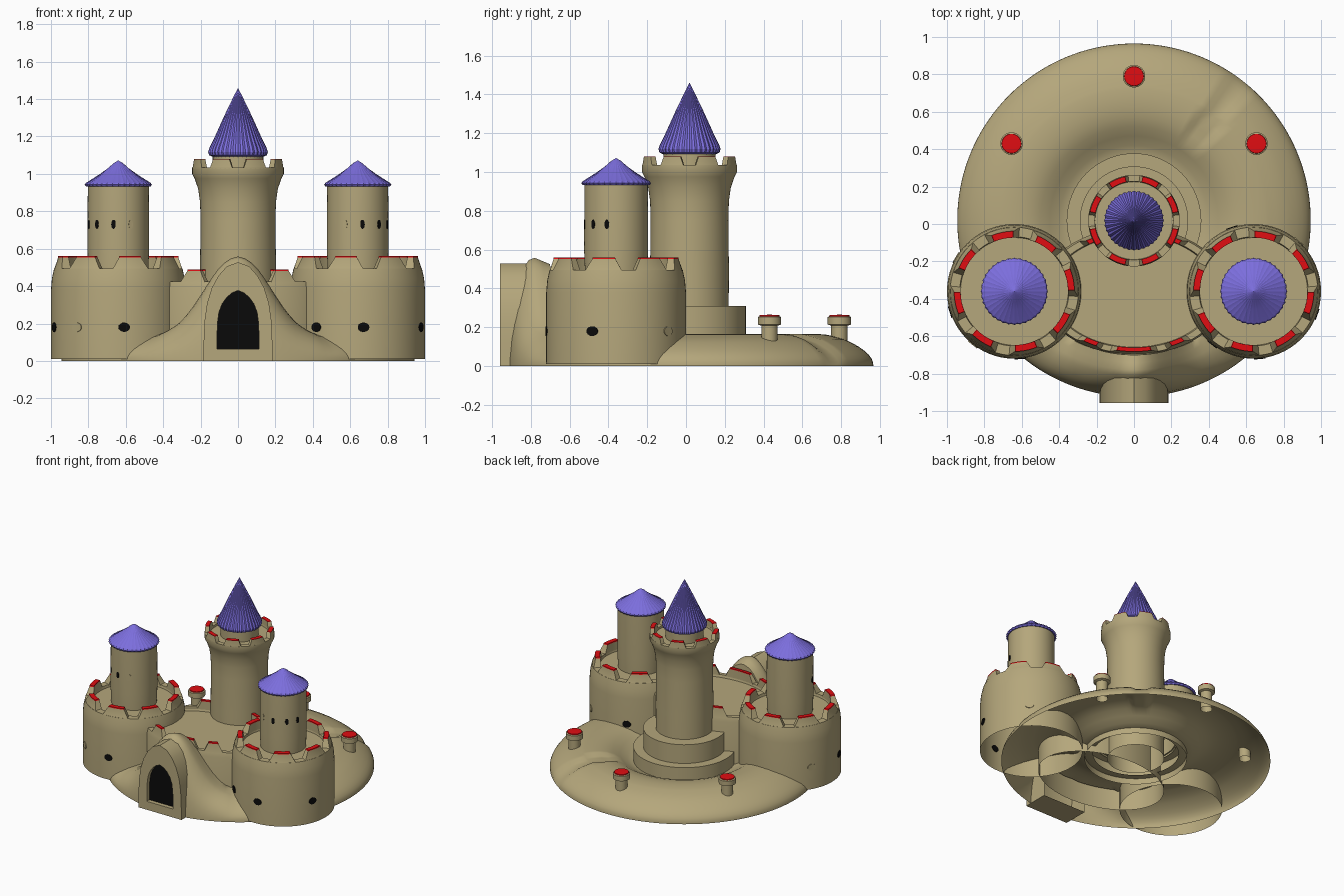
import bpy, bmesh, math
from mathutils import Matrix

if "Cube" in bpy.data.objects:
    bpy.data.objects.remove(bpy.data.objects["Cube"])


def material(name, rgb):
    m = bpy.data.materials.new(name)
    m.diffuse_color = (*rgb, 1)
    m.use_nodes = True
    m.node_tree.nodes["Principled BSDF"].inputs["Base Color"].default_value = m.diffuse_color
    return m


SAND = material("sand", (0.46, 0.385, 0.20))
PURPLE = material("purple", (0.20, 0.155, 0.72))
RED = material("red", (0.75, 0.004, 0.006))
BLACK = material("black", (0.003, 0.003, 0.003))


def finish(bm, name, mats, loc=(0, 0, 0), smooth=35, fix=True):
    if fix:
        bmesh.ops.recalc_face_normals(bm, faces=bm.faces)
    me = bpy.data.meshes.new(name)
    bm.to_mesh(me)
    bm.free()
    ob = bpy.data.objects.new(name, me)
    bpy.context.collection.objects.link(ob)
    for m in mats:
        me.materials.append(m)
    ob.location = loc
    if smooth:
        bpy.ops.object.select_all(action='DESELECT')
        ob.select_set(True)
        bpy.context.view_layer.objects.active = ob
        bpy.ops.object.shade_smooth_by_angle(angle=math.radians(smooth))
    return ob


def lathe(name, profile, mat, loc, seg=64, sx=1.0, pleat=0.0, height=None, smooth=35):
    """Revolve (radius, z) points; pleat alternates the radius, height(x, y, r, z) reshapes z."""
    bm = bmesh.new()
    rings = []
    for r, z in profile:
        if r == 0:
            rings.append([bm.verts.new((0, 0, z))] * seg)
            continue
        ring = []
        for i in range(seg):
            a = 2 * math.pi * i / seg
            rr = r * (1 + pleat * (-1) ** i)
            x, y = rr * math.cos(a) * sx, rr * math.sin(a)
            ring.append(bm.verts.new((x, y, height(x, y, r, z) if height else z)))
        rings.append(ring)
    for lo, hi in zip(rings, rings[1:]):
        for i in range(seg):
            j = (i + 1) % seg
            quad = [lo[i], lo[j], hi[j], hi[i]]
            bm.faces.new(list(dict.fromkeys(quad)))
    return finish(bm, name, [mat], loc, smooth)


def merlon(name, loc, deg, half_lo, half_hi, r_in, r_lo, r_hi, z0, z1, sx=1.0, cap=0.008, n=6):
    """Curved battlement block, tapering upward, with a red top layer."""
    bm = bmesh.new()
    layers = []
    for z, half, ro in ((z0, half_lo, r_lo), (z1 - cap, half_hi, r_hi), (z1, half_hi * .95, r_hi)):
        pts = []
        for r, order in ((ro, range(n + 1)), (r_in, range(n, -1, -1))):
            for i in order:
                a = math.radians(deg) + half * (2 * i / n - 1)
                pts.append(bm.verts.new((r * math.cos(a) * sx, r * math.sin(a), z)))
        layers.append(pts)
    m = len(layers[0])
    for k in range(2):
        for i in range(m):
            j = (i + 1) % m
            f = bm.faces.new((layers[k][i], layers[k][j], layers[k + 1][j], layers[k + 1][i]))
            f.material_index = k
    top = layers[2]
    for i in range(n):
        f = bm.faces.new((top[i], top[i + 1], top[m - 2 - i], top[m - 1 - i]))
        f.material_index = 1
    return finish(bm, name, [SAND, RED], loc)


def window(name, cx, cy, r, deg, z, w, h, mat):
    """Thin oval plate lying on a round wall."""
    bm = bmesh.new()
    bmesh.ops.create_cone(bm, cap_ends=True, segments=20, radius1=1, radius2=1, depth=1)
    bm.transform(Matrix.Rotation(math.radians(deg), 4, 'Z') @ Matrix.Rotation(math.pi / 2, 4, 'Y')
                 @ Matrix.Diagonal((h, w, 0.007, 1)))
    a = math.radians(deg)
    finish(bm, name, [mat], (cx + r * math.cos(a), cy + r * math.sin(a), z))


def interp(table, x):
    for (x0, y0), (x1, y1) in zip(table, table[1:]):
        if x <= x1:
            return y0 + (y1 - y0) * max(0, x - x0) / (x1 - x0)
    return table[-1][1]


# Island base: ring-shaped mound with a bell-shaped rise at the front
BELL = [(0, .558), (.05, .545), (.1, .5), (.15, .43), (.2, .35), (.25, .275), (.3, .215),
        (.35, .175), (.4, .15), (.5, .105), (.6, .065), (.75, 0)]
RIM = [(.945, 0), (.944, .02), (.935, .04), (.92, .06), (.9, .078), (.87, .1), (.83, .122), (.8, .136),
       (.76, .148), (.72, .158), (.7, .162), (.65, .166), (.6, .165), (.55, .157), (.5, .14),
       (.45, .11), (.4, .08), (.36, .065), (.3, .06)]


def base_height(x, y, r, z):
    if y < 0:
        if r > .8:
            s = math.sqrt(max(0, 1 - ((r - .8) / .145) ** 2))
        else:
            s = interp([(.65, .1), (.7, .3), (.72, .94), (.8, 1)], r)
        return max(z, interp(BELL, abs(x)) * s)
    if r > .5 and abs(x * .79 - y * .61) < .06:      # shallow worn groove at the back
        z = max(0, z - .018)
    return z


lathe("island_base", RIM, SAND, (0, .02, 0), seg=144, height=base_height, smooth=50)

# Steps and tall main tower
MAIN = (0, .018, 0)
lathe("lower_step", [(.36, .02), (.36, .165), (.28, .165)], SAND, MAIN)
lathe("upper_step", [(.29, .15), (.29, .31), (.19, .31)], SAND, MAIN)
lathe("main_tower", [(.2, .02), (.203, .5), (.2, .75), (.203, .85), (.213, .92), (.232, .975),
                     (.245, 1.0), (.245, 1.035), (.21, 1.035), (.208, 1.02), (.135, 1.02), (.135, 1.1)],
      SAND, MAIN)
for k in range(8):
    merlon("main_tower_merlon", MAIN, 22.5 + 45 * k, .27, .2, .21, .245, .24, 1.03, 1.08, cap=.004)
lathe("main_roof", [(0, 1.09), (.13, 1.09), (.152, 1.1), (.157, 1.118), (.15, 1.14), (.13, 1.18),
                    (.07, 1.315), (.025, 1.41), (0, 1.46)], PURPLE, MAIN, seg=72, pleat=.018, smooth=20)

# Side towers, each with an inner turret and a pleated roof
for side, label in ((-1, "left"), (1, "right")):
    cx, cy = .64 * side, -.36
    loc = (cx, cy, 0)
    lathe(label + "_tower", [(.36, .01), (.36, .38), (.355, .44), (.343, .495), (.292, .495),
                             (.288, .475), (.16, .475), (.165, .6), (.163, .935)], SAND, loc)
    for k in range(8):
        deg = 11.5 + 45 * k
        merlon(label + "_tower_merlon", loc, deg if side < 0 else 180 - deg,
               .29, .19, .287, .343, .322, .49, .56)
    lathe(label + "_roof", [(0, .932), (.17, .932), (.177, .942), (.17, .952), (.1, .997), (.055, 1.03),
                            (.025, 1.057), (0, 1.072)], PURPLE, loc, seg=72, pleat=.015, smooth=20)
    # turret windows run around the outer front
    for turn, mat in ((-24, SAND), (9, BLACK), (44, BLACK), (73, BLACK)):
        window(label + "_turret_window", cx, cy, .163, 270 + turn * side, .73, .012, .024, mat)

# Lower round windows of the side towers
for cx, deg, mat in ((-.64, 275, BLACK), (-.64, 232, SAND), (-.64, 198, BLACK), (-.64, 150, SAND),
                     (.64, 275, BLACK), (.64, 232, BLACK), (.64, 48, SAND), (.64, 109, BLACK),
                     (.64, 340, BLACK)):
    window("tower_window", cx, -.36, .36, deg, .18, .031, .025, mat)

# Oval courtyard wall between the towers
YARD, STRETCH = (0, -.36, 0), .5 / .34
lathe("courtyard_wall", [(.34, .01), (.34, .39), (.332, .425), (.303, .425), (.298, .405), (0, .405)],
      SAND, YARD, seg=80, sx=STRETCH)
for deg, half in ((270, .2), (240, .085), (300, .085), (62, .085), (118, .085)):
    merlon("courtyard_merlon", YARD, deg, half + .07, half, .3, .334, .322, .42, .49, sx=STRETCH)

# Arched gatehouse front with a recessed black doorway
OUTER = [(.185, 0), (.183, .12), (.178, .22), (.165, .31), (.14, .39), (.105, .455), (.06, .505), (0, .528)]
INNER = [(.112, .065), (.112, .12), (.11, .2), (.102, .26), (.085, .305), (.06, .34), (.03, .365), (0, .376)]


def arch(bm, half, y):
    pts = half + [(-x, z) for x, z in reversed(half[:-1])]
    return [bm.verts.new((x, y, z)) for x, z in pts]


bm = bmesh.new()
loops = [arch(bm, OUTER, -.76), arch(bm, OUTER, -.957), arch(bm, INNER, -.957), arch(bm, INNER, -.925)]
for p, q in zip(loops, loops[1:]):
    for i in range(len(p)):
        j = (i + 1) % len(p)
        bm.faces.new((p[i], p[j], q[j], q[i]))
bm.faces.new(loops[-1]).material_index = 1
finish(bm, "gatehouse", [SAND, BLACK])

# Three round posts with red tops on the back of the island
for x, y in ((0, .79), (-.655, .43), (.655, .43)):
    lathe("post", [(.042, .08), (.042, .208), (.06, .214), (.06, .252), (.052, .257), (0, .257)],
          SAND, (x, y, 0), seg=32)
    lathe("post_top", [(.053, .255), (.051, .263), (0, .265)], RED, (x, y, 0), seg=32)
